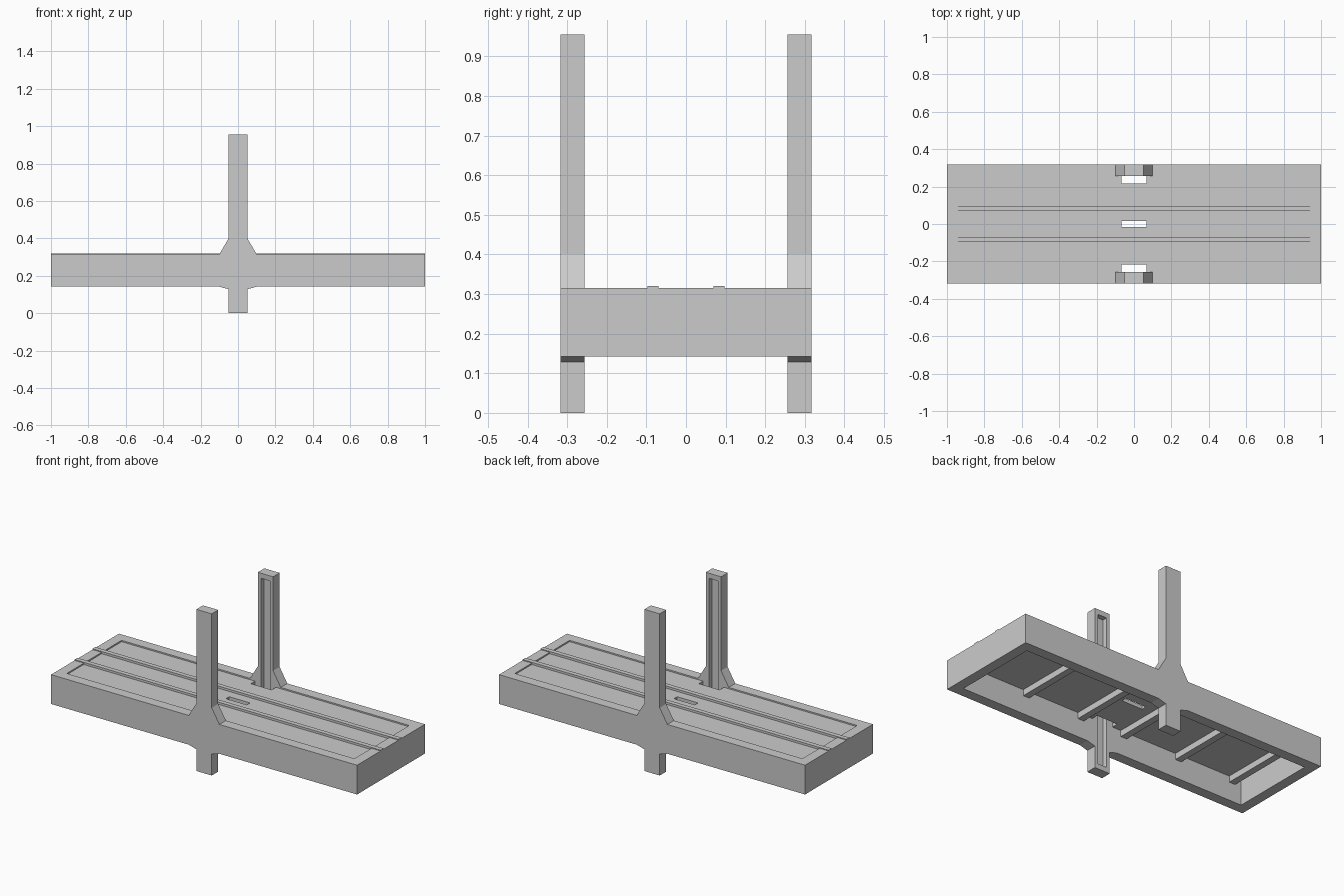
import bpy, bmesh

if "Cube" in bpy.data.objects:
    bpy.data.objects.remove(bpy.data.objects["Cube"])

grey = bpy.data.materials.new("light_grey")
grey.diffuse_color = (0.6, 0.6, 0.6, 1)
grey.use_nodes = True
grey.node_tree.nodes["Principled BSDF"].inputs["Base Color"].default_value = grey.diffuse_color


def prism(name, outline, y0, y1):
    """Extrude an x-z outline from y0 to y1."""
    bm = bmesh.new()
    face = bm.faces.new([bm.verts.new((x, y0, z)) for x, z in outline])
    ext = bmesh.ops.extrude_face_region(bm, geom=[face])
    verts = [v for v in ext["geom"] if isinstance(v, bmesh.types.BMVert)]
    bmesh.ops.translate(bm, verts=verts, vec=(0, y1 - y0, 0))
    bmesh.ops.recalc_face_normals(bm, faces=bm.faces)
    mesh = bpy.data.meshes.new(name)
    bm.to_mesh(mesh)
    bm.free()
    mesh.materials.append(grey)
    ob = bpy.data.objects.new(name, mesh)
    bpy.context.collection.objects.link(ob)
    return ob


def box(name, x0, x1, y0, y1, z0, z1):
    return prism(name, [(x0, z0), (x1, z0), (x1, z1), (x0, z1)], y0, y1)


def cut(ob, cutter):
    """Subtract the cutter, then throw it away."""
    cutter.hide_render = True
    mod = ob.modifiers.new("cut", 'BOOLEAN')
    mod.operation = 'DIFFERENCE'
    mod.solver = 'EXACT'
    mod.object = cutter
    bpy.context.view_layer.objects.active = ob
    bpy.ops.object.modifier_apply(modifier=mod.name)
    bpy.data.objects.remove(cutter)


Y_IN, Y_OUT, X_IN = 0.256, 0.317, 0.94
Z_LOW, Z_TOP = 0.142, 0.315

# Side beams with flared uprights and feet, grooved on the inner face
half = [(0.05, 0), (0.05, 0.128), (0.1, Z_LOW), (1, Z_LOW),
        (1, Z_TOP), (0.1, Z_TOP), (0.05, 0.4), (0.05, 0.955)]
outline = half + [(-x, z) for x, z in reversed(half)]
for side, s in (("front", -1), ("back", 1)):
    beam = prism(side + "_beam_and_post", outline, *sorted((s * Y_IN, s * Y_OUT)))
    groove = box("groove_cutter", -0.03, 0.03,
                 *sorted((s * (Y_IN - 0.02), s * (Y_IN + 0.03))), 0.03, 0.925)
    cut(beam, groove)

# End beams
for side, s in (("left", -1), ("right", 1)):
    box(side + "_end_beam", *sorted((s * X_IN, s * 1.0)), -Y_IN, Y_IN, Z_LOW, Z_TOP)

# Recessed deck plate with three slots
deck = box("deck_plate", -X_IN, X_IN, -Y_IN, Y_IN, 0.286, 0.307)
for y0, y1 in ((-0.27, -0.217), (-0.015, 0.015), (0.217, 0.27)):
    cut(deck, box("slot_cutter", -0.068, 0.068, y0, y1, 0.2, 0.4))

# Two long rails on the deck
for side, s in (("front", -1), ("back", 1)):
    box(side + "_rail", -1, 1, *sorted((s * 0.07, s * 0.097)), 0.3, 0.32)

# Cross ribs under the deck
for i, x in enumerate((-0.88, -0.515, -0.145, 0.145, 0.515, 0.88)):
    box("cross_rib_%d" % (i + 1), x - 0.02, x + 0.02, -Y_IN, Y_IN, 0.25, 0.29)
